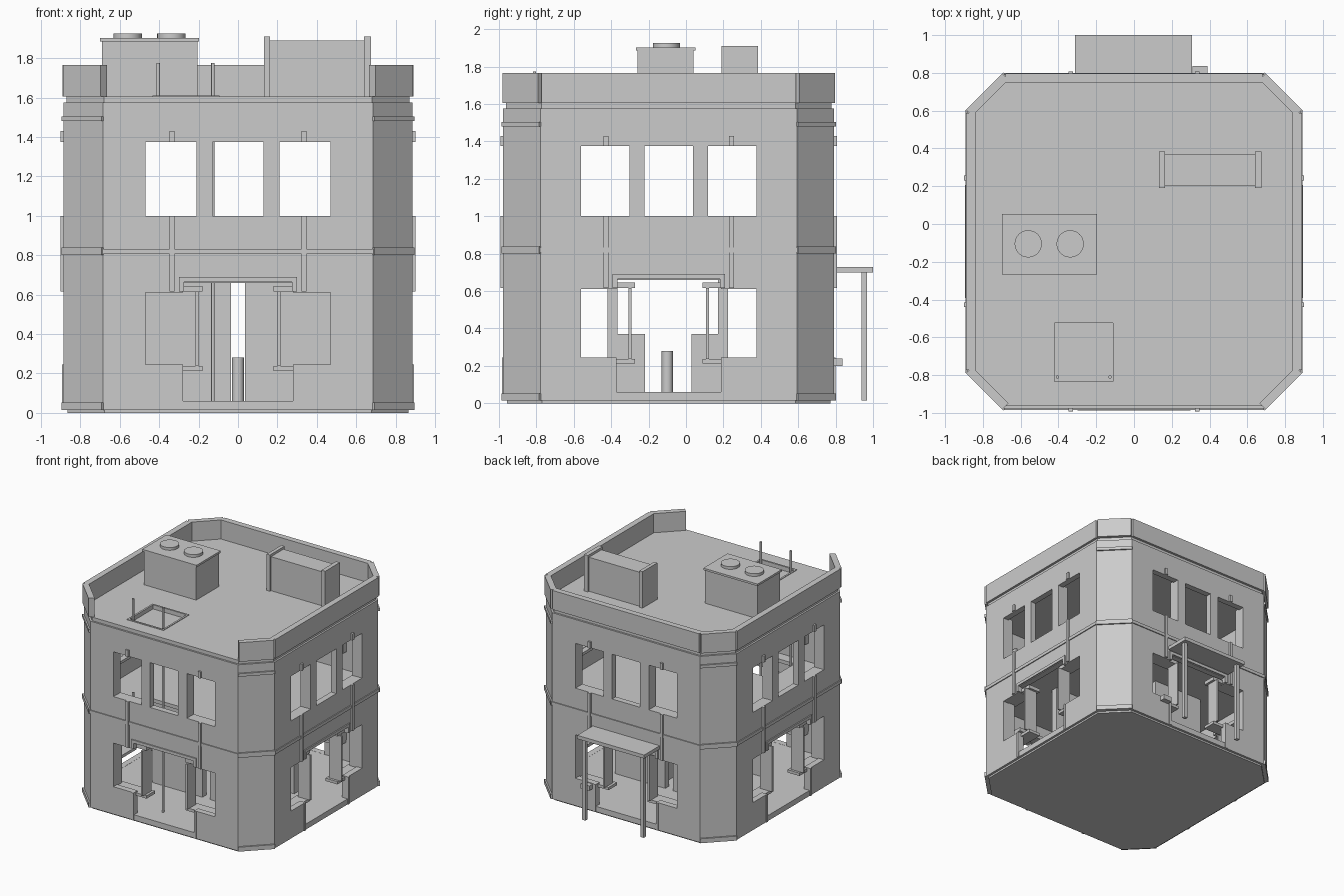
import bpy, bmesh, math
from mathutils import Matrix, Vector

cube = bpy.data.objects.get("Cube")
if cube:
    bpy.data.objects.remove(cube, do_unlink=True)

grey = bpy.data.materials.new("plaster_grey")
grey.use_nodes = True
grey.diffuse_color = (0.6, 0.6, 0.6, 1)
grey.node_tree.nodes["Principled BSDF"].inputs["Base Color"].default_value = (0.6, 0.6, 0.6, 1)

CENTRE = Matrix.Translation((0, -0.0925, 0))   # middle of the building
HALF, FLAT = 0.885, 0.685                      # half width, half flat side


def finish(name, bm):
    bmesh.ops.recalc_face_normals(bm, faces=bm.faces)
    mesh = bpy.data.meshes.new(name)
    bm.to_mesh(mesh)
    bm.free()
    mesh.materials.append(grey)
    ob = bpy.data.objects.new(name, mesh)
    bpy.context.collection.objects.link(ob)
    return ob


def box(name, x, y, z, matrix=Matrix()):
    bm = bmesh.new()
    lo, hi = Vector((x[0], y[0], z[0])), Vector((x[1], y[1], z[1]))
    size = Matrix.Diagonal((*(hi - lo), 1))
    bmesh.ops.create_cube(bm, size=1, matrix=matrix @ Matrix.Translation((lo + hi) / 2) @ size)
    return finish(name, bm)


def cylinder(name, x, y, z, radius, sides=24):
    bm = bmesh.new()
    bmesh.ops.create_cone(bm, cap_ends=True, segments=sides, radius1=radius, radius2=radius,
                          depth=z[1] - z[0], matrix=Matrix.Translation((x, y, sum(z) / 2)))
    ob = finish(name, bm)
    for p in ob.data.polygons:
        p.use_smooth = abs(p.normal.z) < 0.5
    return ob


def octagon(name, inset, z):
    bm = bmesh.new()
    h, f = HALF - inset, FLAT - inset * 0.41
    ring = []
    for k in range(4):
        turn = CENTRE @ Matrix.Rotation(k * math.pi / 2, 4, 'Z')
        ring += [bm.verts.new(turn @ Vector((x, -h, z[0]))) for x in (-f, f)]
    base = bm.faces.new(ring)
    top = bmesh.ops.extrude_face_region(bm, geom=[base])
    bmesh.ops.translate(bm, vec=(0, 0, z[1] - z[0]),
                        verts=[v for v in top["geom"] if isinstance(v, bmesh.types.BMVert)])
    return finish(name, bm)


def cut(ob, cutters):
    for c in cutters:
        mod = ob.modifiers.new("cut", 'BOOLEAN')
        mod.operation, mod.solver, mod.object = 'DIFFERENCE', 'EXACT', c
    graph = bpy.context.evaluated_depsgraph_get()
    mesh = bpy.data.meshes.new_from_object(ob.evaluated_get(graph))
    ob.modifiers.clear()
    ob.data = mesh
    for c in cutters:
        bpy.data.objects.remove(c, do_unlink=True)


# Shell with openings running through opposite walls
walls = octagon("walls", 0, (0.015, 1.575))
cutters = [octagon("cutter", 0.05, (0.06, 1.54))]
for k in (0, 1):
    turn = CENTRE @ Matrix.Rotation(k * math.pi / 2, 4, 'Z')
    for x, z in [((-0.28, 0.28), (0.061, 0.66)), ((-0.13, 0.13), (1.0, 1.375)),
                 ((-0.47, -0.21), (1.0, 1.375)), ((0.21, 0.47), (1.0, 1.375)),
                 ((-0.47, -0.21), (0.245, 0.61)), ((0.21, 0.47), (0.245, 0.61))]:
        cutters.append(box("cutter", x, (-1.2, 1.2), z, turn))
cut(walls, cutters)

# Slabs, with a ladder hatch through the upper floor and the roof
octagon("base", 0.02, (0, 0.015))
for name, inset, z in [("upper_floor", 0.045, (0.79, 0.82)), ("roof", 0.015, (1.545, 1.605))]:
    slab = octagon(name, inset, z)
    cut(slab, [box("cutter", (-0.42, -0.11), (-0.84, -0.52), (z[0] - 0.1, z[1] + 0.1))])
cut(octagon("storey_band", -0.008, (0.805, 0.832)), [octagon("cutter", 0.03, (0.7, 0.9))])

# Four matching fronts
for k, side in enumerate(("front", "left", "back", "right")):
    turn = CENTRE @ Matrix.Rotation(k * math.pi / 2, 4, 'Z')
    box(side + "_door_lintel", (-0.3, 0.3), (-0.895, -0.86), (0.665, 0.69), turn)
    for s in (-1, 1):
        def part(name, x, y, z):
            box(f"{side}_{name}", sorted((s * x[0], s * x[1])), y, z, turn)
        part("lintel_ear", (0.275, 0.3), (-0.895, -0.86), (0.615, 0.665))
        part("lower_strip", (0.28, 0.3), (-0.892, -0.87), (0.015, 0.245))
        part("upper_strip", (0.323, 0.348), (-0.9, -0.87), (0.615, 1.0))
        part("top_strip", (0.323, 0.348), (-0.9, -0.87), (1.375, 1.43))
        # Deep frame around each shop window
        part("window_sill", (0.18, 0.48), (-0.86, -0.75), (0.213, 0.237))
        part("window_head", (0.18, 0.48), (-0.86, -0.75), (0.615, 0.645))
        part("window_mullion", (0.2, 0.215), (-0.885, -0.77), (0.237, 0.615))
        part("window_outer_jamb", (0.47, 0.485), (-0.86, -0.77), (0.237, 0.615))
        # Liner of the upper side windows
        part("upper_sill", (0.2, 0.48), (-0.86, -0.79), (0.975, 0.998))
        for x in ((0.195, 0.208), (0.472, 0.485)):
            part("upper_jamb", x, (-0.86, -0.79), (0.975, 1.39))
    # Roof edge, open at the front
    if k:
        box(side + "_parapet", (-0.68, 0.68), (-0.89, -0.84), (1.605, 1.765), turn)
    # Chamfered corner with bands and its parapet
    corner = turn @ Matrix.Rotation(math.pi / 4, 4, 'Z')
    out = (HALF + FLAT) / math.sqrt(2)
    box("corner_parapet", (-0.135, 0.135), (-out - 0.012, -out + 0.035), (1.605, 1.765), corner)
    for z in ((0.015, 0.052), (0.8, 0.838), (1.48, 1.505)):
        box("corner_band", (-0.143, 0.143), (-out - 0.012, -out + 0.02), z, corner)

# Ground floor interior
for s in (-1, 1):
    for name, y in (("front", (-0.42, -0.367)), ("back", (0.172, 0.225))):
        box(name + "_partition", sorted((s * 0.035, s * 0.5)), y, (0.06, 0.79))
box("front_counter", (0.1, 0.5), (-0.367, -0.22), (0.06, 0.37))
box("back_counter", (0.1, 0.5), (0.03, 0.172), (0.06, 0.37))
cylinder("stool", 0, -0.1, (0.055, 0.28), 0.03)

# Ladder rails and hatch frame
cylinder("long_rail", -0.127, -0.81, (0.06, 1.775), 0.009, 8)
for z in ((0.79, 0.99), (1.56, 1.775)):
    cylinder("short_rail", -0.405, -0.81, z, 0.009, 8)
for x in ((-0.435, -0.42), (-0.11, -0.095)):
    box("hatch_side", x, (-0.85, -0.51), (1.55, 1.61))
for y in ((-0.85, -0.835), (-0.525, -0.51)):
    box("hatch_end", (-0.435, -0.095), y, (1.55, 1.61))

# Roof vent box
box("vent_box", (-0.69, -0.205), (-0.26, 0.04), (1.6, 1.885))
box("vent_cap", (-0.7, -0.197), (-0.268, 0.052), (1.885, 1.902))
for x in (-0.56, -0.338):
    cylinder("vent_lid", x, -0.105, (1.9, 1.925), 0.072, 32)

# Roof block between two end slabs
box("roof_block", (0.15, 0.66), (0.205, 0.37), (1.6, 1.89))
for x in ((0.133, 0.163), (0.64, 0.675)):
    box("block_end", x, (0.19, 0.385), (1.6, 1.91))

# Back porch and wall box
box("porch_roof", (-0.312, 0.308), (0.795, 1.0), (0.698, 0.728))
for x in (-0.27, 0.27):
    box("porch_post", (x - 0.016, x + 0.016), (0.938, 0.968), (0.015, 0.7))
box("wall_box", (0.31, 0.39), (0.79, 0.837), (0.2, 0.24))
